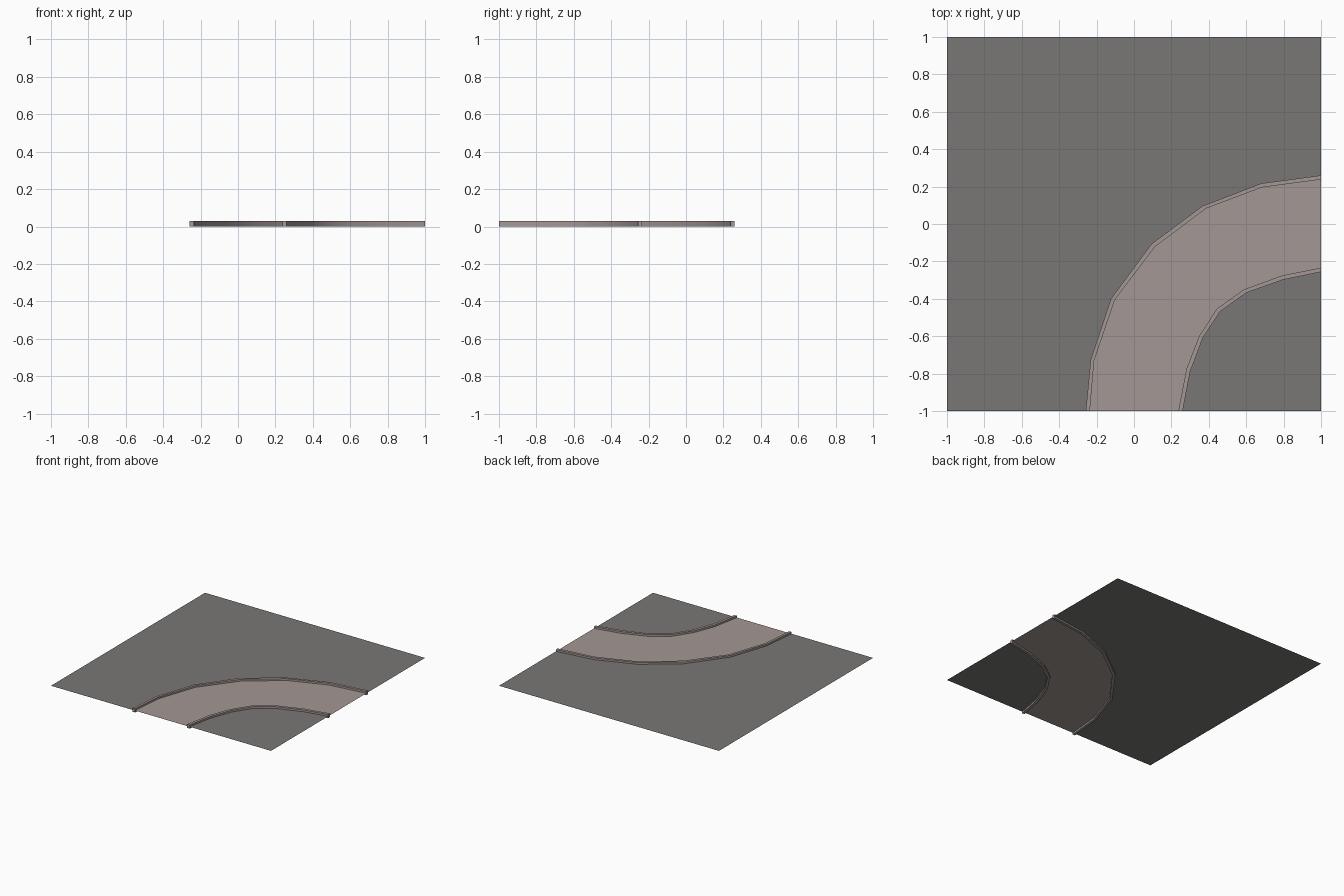
import bpy
import bmesh

if "Cube" in bpy.data.objects:
    bpy.data.objects.remove(bpy.data.objects["Cube"])


def material(name, rgb):
    m = bpy.data.materials.new(name)
    m.diffuse_color = (*rgb, 1.0)
    m.use_nodes = True
    m.node_tree.nodes["Principled BSDF"].inputs["Base Color"].default_value = m.diffuse_color
    return m


GROUND = material("dark grey ground", (0.19, 0.185, 0.178))
STONE = material("warm grey stone", (0.37, 0.31, 0.295))
MID, TOP = 0.015, 0.03

# Edge lines of the two kerbs, following the bend from front to right
OUTER_FAR = [(-.258, -1), (-.232, -.727), (-.123, -.40), (.092, -.108),
             (.366, .096), (.68, .217), (1, .26)]
OUTER_NEAR = [(-.236, -1), (-.213, -.73), (-.102, -.405), (.112, -.122),
              (.385, .083), (.685, .196), (1, .238)]
INNER_FAR = [(.237, -1), (.281, -.773), (.348, -.60), (.444, -.452),
             (.588, -.35), (.79, -.276), (1, -.234)]
INNER_NEAR = [(.26, -1), (.30, -.79), (.369, -.607), (.46, -.468),
              (.60, -.368), (.797, -.298), (1, -.256)]


def finish(name, bm, mat):
    me = bpy.data.meshes.new(name)
    bm.to_mesh(me)
    bm.free()
    me.materials.append(mat)
    ob = bpy.data.objects.new(name, me)
    bpy.context.collection.objects.link(ob)
    return ob


def middle(a, b):
    return [((p[0] + q[0]) / 2, (p[1] + q[1]) / 2) for p, q in zip(a, b)]


def sheet(name, left, right, mat):
    """Flat strip between two matching lines."""
    bm = bmesh.new()
    a = [bm.verts.new((x, y, MID)) for x, y in left]
    b = [bm.verts.new((x, y, MID)) for x, y in right]
    for i in range(len(a) - 1):
        quad = [b[i], b[i + 1], a[i + 1], a[i]]
        bm.faces.new(quad)
    bmesh.ops.remove_doubles(bm, verts=bm.verts, dist=1e-5)
    bm.normal_update()
    bmesh.ops.reverse_faces(bm, faces=[f for f in bm.faces if f.normal.z < 0])
    return finish(name, bm, mat)


def kerb(name, left, right):
    """Box section swept between two matching lines, with end caps."""
    bm = bmesh.new()
    rings = [[bm.verts.new(c) for c in
              ((*p, 0), (*q, 0), (*q, TOP), (*p, TOP))]
             for p, q in zip(left, right)]
    for r, s in zip(rings, rings[1:]):
        for k in range(4):
            n = (k + 1) % 4
            bm.faces.new((r[k], r[n], s[n], s[k]))
    bm.faces.new(rings[0])
    bm.faces.new(rings[-1])
    bmesh.ops.recalc_face_normals(bm, faces=bm.faces)
    ob = finish(name, bm, STONE)
    bpy.ops.object.select_all(action='DESELECT')
    ob.select_set(True)
    bpy.context.view_layer.objects.active = ob
    bpy.ops.object.shade_smooth_by_angle()


outer_line = middle(OUTER_FAR, OUTER_NEAR)
inner_line = middle(INNER_FAR, INNER_NEAR)

# Flat ground on both sides of the bend
border = [(-1, -1), (-1, -.6), (-1, -.1), (-1, 1), (.1, 1), (.6, 1), (1, 1)]
sheet("outer_ground", border, outer_line, GROUND)
sheet("inner_ground", inner_line, [(1, -1)] * 7, GROUND)

# Road surface and its raised kerbs
sheet("road", outer_line, inner_line, STONE)
kerb("outer_kerb", OUTER_FAR, OUTER_NEAR)
kerb("inner_kerb", INNER_FAR, INNER_NEAR)
